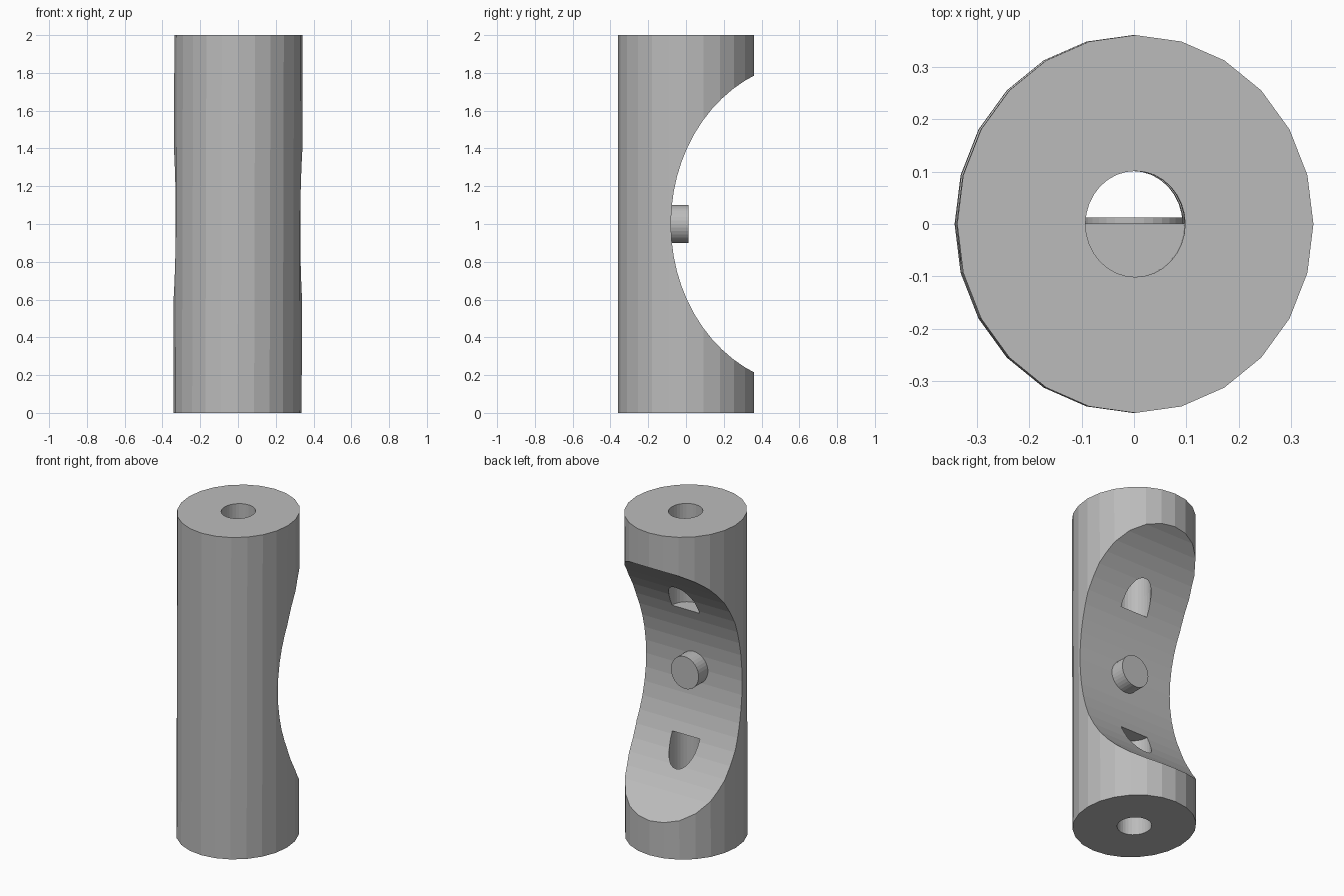
import bpy
import bmesh
import math
from mathutils import Matrix

cube = bpy.data.objects.get("Cube")
if cube:
    bpy.data.objects.remove(cube)

grey = bpy.data.materials.new("plain_grey")
grey.use_nodes = True
colour = (0.5, 0.5, 0.5, 1)
grey.diffuse_color = colour
grey.node_tree.nodes["Principled BSDF"].inputs["Base Color"].default_value = colour

# The whole part leans very slightly towards +x with height
LEAN = Matrix(((1, 0, 0.0025, -0.0025), (0, 1, 0, 0), (0, 0, 1, 0), (0, 0, 0, 1)))


def cylinder(name, sides, size, centre, axis="Z"):
    """Elliptical cylinder; size is the full x, y, z extent."""
    turn = {"Z": Matrix(), "X": Matrix.Rotation(math.pi / 2, 4, "Y"),
            "Y": Matrix.Rotation(math.pi / 2, 4, "X")}[axis]
    bm = bmesh.new()
    bmesh.ops.create_cone(bm, cap_ends=True, segments=sides, radius1=0.5,
                          radius2=0.5, depth=1, matrix=turn)
    bmesh.ops.scale(bm, vec=size, verts=bm.verts)
    bmesh.ops.translate(bm, vec=centre, verts=bm.verts)
    bm.transform(LEAN)
    mesh = bpy.data.meshes.new(name)
    bm.to_mesh(mesh)
    bm.free()
    mesh.materials.append(grey)
    obj = bpy.data.objects.new(name, mesh)
    bpy.context.collection.objects.link(obj)
    return obj


def cut(target, cutter):
    cutter.hide_render = True
    cutter.hide_set(True)
    mod = target.modifiers.new(cutter.name, "BOOLEAN")
    mod.operation = "DIFFERENCE"
    mod.solver = "EXACT"
    mod.object = cutter


# Main column
body = cylinder("body", 24, (0.679, 0.72, 2), (0, 0, 1))

# Wide curved scoop across the back
cut(body, cylinder("scoop_cutter", 64, (2, 1.48, 1.72), (0, 0.66, 1), "X"))

# Flat-ended bores from the top and the bottom, breaking into the scoop
for name, z in (("top_bore_cutter", 1.7), ("bottom_bore_cutter", 0.3)):
    cut(body, cylinder(name, 32, (0.19, 0.202, 0.62), (0, 0, z)))

# Short round peg standing in the middle of the scoop
cylinder("peg", 32, (0.19, 0.13, 0.2), (0, -0.053, 1), "Y")
